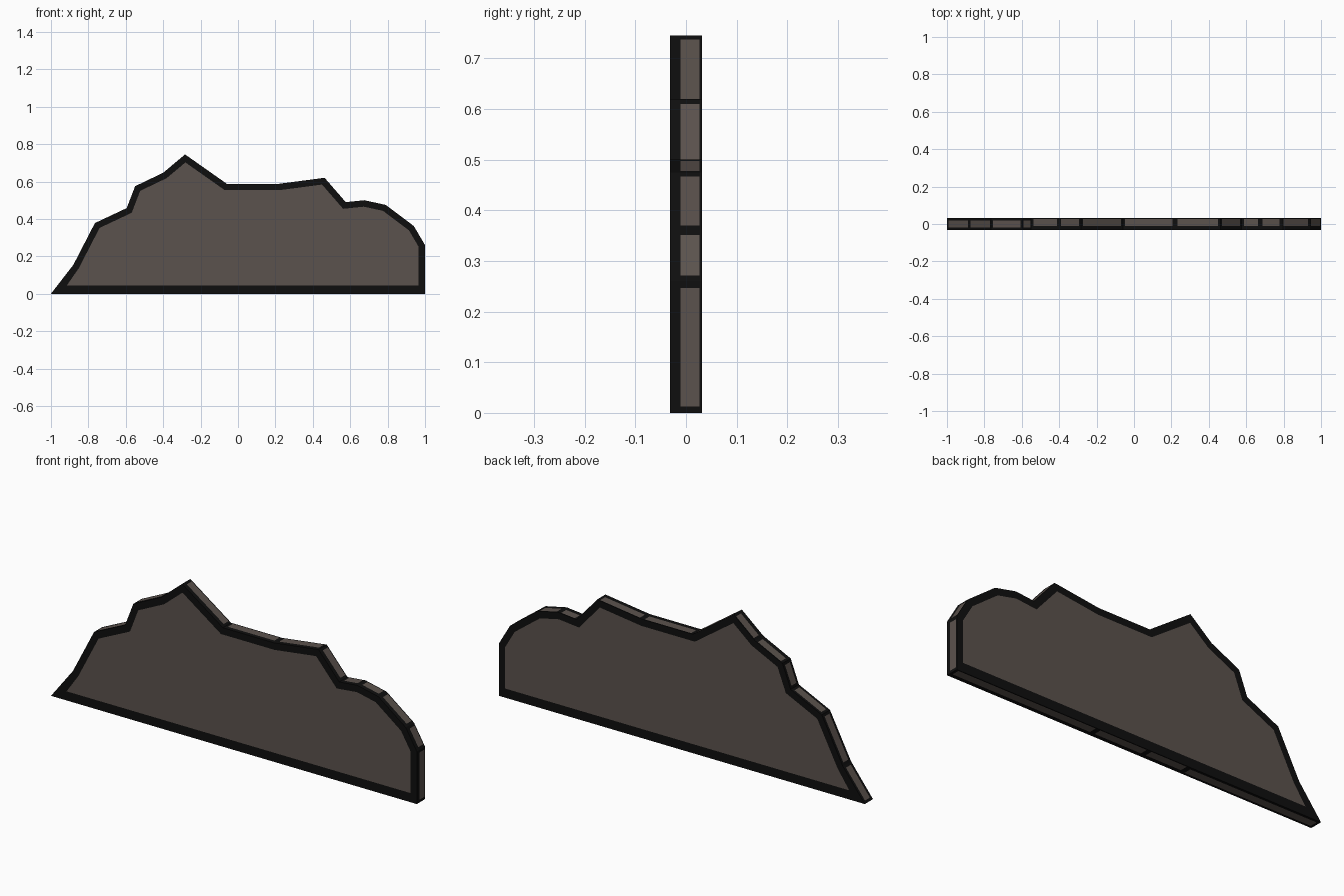
import bpy, bmesh

if "Cube" in bpy.data.objects:
    bpy.data.objects.remove(bpy.data.objects["Cube"])

def material(name, rgb):
    m = bpy.data.materials.new(name)
    m.diffuse_color = (*rgb, 1)
    m.use_nodes = True
    m.node_tree.nodes["Principled BSDF"].inputs["Base Color"].default_value = m.diffuse_color
    return m

HALF = 0.032
# Ridge silhouette in x, z; last points run back along the base
OUTLINE = [(-1, 0), (-0.88, 0.155), (-0.765, 0.378), (-0.595, 0.458), (-0.55, 0.575),
           (-0.40, 0.647), (-0.283, 0.745), (-0.06, 0.588), (0.22, 0.588), (0.463, 0.62),
           (0.576, 0.49), (0.675, 0.50), (0.79, 0.475), (0.94, 0.362), (1, 0.26),
           (1, 0), (0.22, 0), (-0.06, 0), (-0.28, 0)]

bm = bmesh.new()
front = [bm.verts.new((x, -HALF, z)) for x, z in OUTLINE]
back = [bm.verts.new((x, HALF, z)) for x, z in OUTLINE]
caps = [bm.faces.new(front), bm.faces.new(back)]
n = len(OUTLINE)
sides = [bm.faces.new((front[i], front[(i + 1) % n], back[(i + 1) % n], back[i])) for i in range(n)]
bmesh.ops.recalc_face_normals(bm, faces=bm.faces[:])

# Dark border around the large front and back faces, wider at the base
bmesh.ops.inset_individual(bm, faces=caps, thickness=0.034, use_even_offset=True)
for f in caps:
    for v in f.verts:
        if v.co.z < 0.04:
            v.co.z = 0.045
            if v.co.x < -0.8:
                v.co.x = -0.915

# Narrow panels along the rim, sitting towards the back
bmesh.ops.inset_individual(bm, faces=sides, thickness=0.013, use_even_offset=True)
for f in sides:
    shift = 0.0 if f.calc_center_median().x < -0.55 else 0.008
    for v in f.verts:
        v.co.y += shift

# Black outline everywhere, brown on the inset panels
for f in bm.faces:
    f.material_index = 0
for f in caps + sides:
    f.material_index = 1

bmesh.ops.triangulate(bm, faces=[f for f in bm.faces if len(f.verts) > 4])
mesh = bpy.data.meshes.new("rock_ridge")
bm.to_mesh(mesh)
bm.free()
mesh.materials.append(material("black_outline", (0.0045, 0.0045, 0.0045)))
mesh.materials.append(material("brown_stone", (0.105, 0.085, 0.074)))
obj = bpy.data.objects.new("rock_ridge", mesh)
bpy.context.collection.objects.link(obj)
